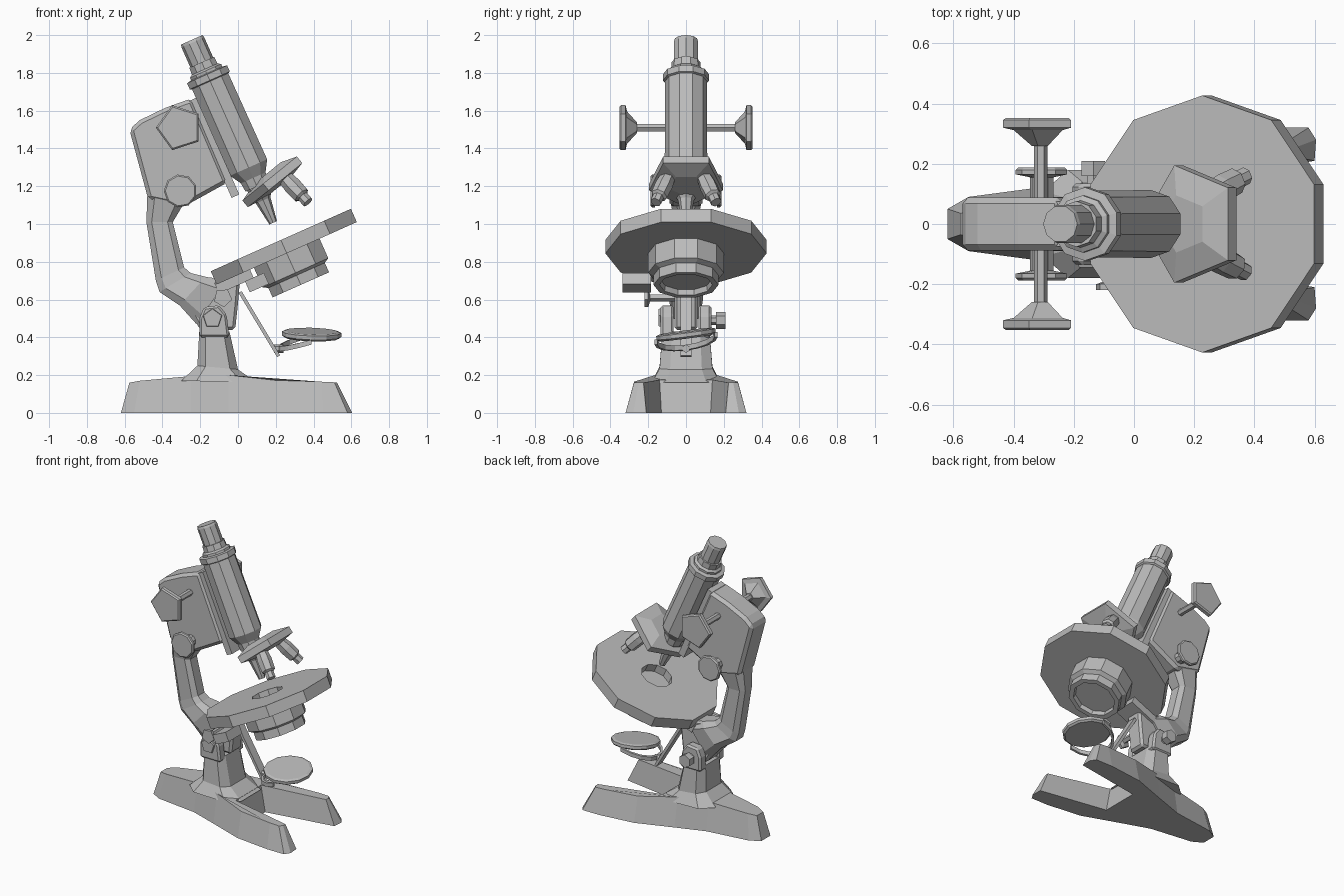
import bpy, bmesh, math
from mathutils import Vector

cube = bpy.data.objects.get("Cube")
if cube:
    bpy.data.objects.remove(cube, do_unlink=True)

grey = bpy.data.materials.new("grey")
grey.use_nodes = True
grey.diffuse_color = (0.5, 0.5, 0.5, 1)
grey.node_tree.nodes["Principled BSDF"].inputs["Base Color"].default_value = (0.5, 0.5, 0.5, 1)

# Tilted optical frame: "down" follows the tube, "out" points away from the arm
TILT = math.radians(24)
DOWN = Vector((math.sin(TILT), 0, -math.cos(TILT)))
OUT = Vector((math.cos(TILT), 0, math.sin(TILT)))
EYE = Vector((-0.245, 0, 1.975))
X, Y, Z = Vector((1, 0, 0)), Vector((0, 1, 0)), Vector((0, 0, 1))


def finish(name, bm, bevel=0):
    bmesh.ops.recalc_face_normals(bm, faces=bm.faces)
    mesh = bpy.data.meshes.new(name)
    bm.to_mesh(mesh)
    bm.free()
    mesh.materials.append(grey)
    obj = bpy.data.objects.new(name, mesh)
    bpy.context.collection.objects.link(obj)
    if bevel:
        mod = obj.modifiers.new("bevel", "BEVEL")
        mod.width, mod.segments = bevel, 1
    return obj


def skin(name, rings, closed=False, bevel=0):
    """Join rings of points; cap the ends, or close the loop."""
    bm = bmesh.new()
    rows = [[bm.verts.new(p) for p in ring] for ring in rings]
    pairs = list(zip(rows, rows[1:]))
    if closed:
        pairs.append((rows[-1], rows[0]))
    else:
        bm.faces.new(rows[0])
        bm.faces.new(rows[-1])
    n = len(rows[0])
    for a, b in pairs:
        for i in range(n):
            j = (i + 1) % n
            bm.faces.new((a[i], a[j], b[j], b[i]))
    return finish(name, bm, bevel)


def lathe(name, origin, axis, ref, profile, n=10, phase=0, closed=False):
    """Faceted turned part; profile holds (radius, distance along axis)."""
    axis = Vector(axis).normalized()
    ref = (ref - axis * ref.dot(axis)).normalized()
    side = axis.cross(ref)
    turn = [math.radians(phase) + math.tau * i / n for i in range(n)]
    rings = [[Vector(origin) + axis * s + (ref * math.cos(t) + side * math.sin(t)) * r
              for t in turn] for r, s in profile]
    return skin(name, rings, closed)


def plate(name, outline, y0, y1, bevel=0):
    """Side outline (x, z) extruded across y."""
    return skin(name, [[(x, y, z) for x, z in outline] for y in (y0, y1)], bevel=bevel)


def loft(name, sections, c=0.6):
    """Chamfered sections, each from two (x, z) edge points and a half width."""
    corners = [(1, c), (c, 1), (-c, 1), (-1, c), (-1, -c), (-c, -1), (c, -1), (1, -c)]
    rings = []
    for p, q, w in sections:
        p, q = Vector((p[0], 0, p[1])), Vector((q[0], 0, q[1]))
        rings.append([(p + q) / 2 + (q - p) / 2 * a + Y * w * b for a, b in corners])
    return skin(name, rings)


def tilted_box(name, centre, u, v, w):
    """Box from a centre and three half-extent vectors."""
    quad = [(1, 1), (-1, 1), (-1, -1), (1, -1)]
    return skin(name, [[Vector(centre) + u * a + v * b + w * k for a, b in quad]
                       for k in (-1, 1)])


# Forked foot: heel to toe tip to crotch, mirrored across y
bottom = [(-.62, .05), (-.55, .09), (-.25, .13), (-.05, .2), (.2, .29),
          (.45, .32), (.58, .32), (.605, .28), (.6, .21), (.12, .13)]
top = [(-.575, .035, .16), (-.52, .06, .17), (-.25, .1, .195), (-.05, .165, .2), (.2, .25, .172),
       (.44, .275, .165), (.51, .275, .162), (.525, .25, .16), (.525, .225, .16), (.08, .14, .175)]


def both(points):
    return points + [(x, -y, z) for x, y, z in reversed(points)]


skin("foot", [both([(x, y, 0) for x, y in bottom]), both(top)])

# Pillar with two cheeks
loft("pillar", [((-.3, .17), (.1, .16), .18), ((-.215, .25), (0, .23), .14),
                ((-.205, .43), (-.045, .43), .125)])
cheek = [(-.205, .4), (-.205, .5), (-.18, .56), (-.1, .57), (-.06, .52), (-.045, .4)]
for label, s in (("right", -1), ("left", 1)):
    plate(label + "_cheek", cheek, s * .065, s * .135, .012)
lathe("pivot_bolt", (-.135, -.13, .5), -Y, Z, [(.055, 0), (.05, .015)], 5)
lathe("pivot_nut", (-.135, .13, .49), Y, Z, [(.025, 0), (.025, .03), (.045, .03), (.045, .08)], 6)

# Curved arm and hinge body
loft("arm", [((-.48, 1.16), (-.28, 1.12), .085), ((-.485, 1.01), (-.345, 1.01), .06),
             ((-.435, .7), (-.285, .77), .06), ((-.415, .64), (-.25, .74), .065),
             ((-.31, .57), (-.17, .72), .09), ((-.22, .47), (-.06, .7), .075)])
plate("hinge_body", [(-.28, .58), (-.2, .44), (-.015, .44), (0, .58), (.01, .7), (-.18, .72)],
      -.062, .062, .015)
lathe("clamp_screw", (-.08, .05, .61), -Y, X,
      [(.02, 0), (.02, .24), (.05, .25), (.05, .27)], 5, 60)
tilted_box("stage_bracket", (-.02, 0, .7), OUT * .1, Y * .08, DOWN * .03)

# Focusing block, rail and knobs
plate("focus_block", [(-.575, 1.5), (-.52, 1.55), (-.385, 1.615), (-.245, 1.665),
                      (-.055, 1.22), (-.29, 1.09), (-.475, 1.13)], -.088, .088, .02)
tilted_box("rail", EYE + DOWN * .57 - OUT * .125, OUT * .022, Y * .075, DOWN * .28)
for label, s in (("right", -1), ("left", 1)):
    lathe(label + "_coarse_axle", (-.31, 0, 1.51), Y * s, X, [(.022, .05), (.022, .32)], 6)
    lathe(label + "_coarse_knob", (-.31, 0, 1.51), Y * s, X,
          [(.03, .26), (.09, .312), (.125, .32), (.125, .345), (.115, .353)], 5, 180)
    lathe(label + "_fine_knob", (-.305, 0, 1.175), Y * s, X,
          [(.04, .07), (.04, .155), (.088, .165), (.088, .18), (.08, .187)], 9, 20)

# Body tube and eyepiece
lathe("eyepiece", EYE, DOWN, OUT, [(.062, 0), (.066, .015), (.066, .14)], 10)
lathe("tube_collar", EYE, DOWN, OUT,
      [(.076, .13), (.078, .17), (.095, .18), (.095, .195), (.122, .2), (.122, .235),
       (.112, .24)], 10, 18)
lathe("body_tube", EYE, DOWN, OUT,
      [(.11, .23), (.113, .74), (.075, .8), (.07, .85)], 10, 18)

# Revolving nosepiece and three objectives
lathe("nosepiece", (.183, 0, 1.253), (.629, 0, -.777), OUT,
      [(.1, -.03), (.205, 0), (.205, .045), (.09, .065)], 5, 36)
lathe("main_objective", EYE, DOWN, OUT,
      [(.058, .83), (.055, .91), (.042, .93), (.022, 1.06)], 8)
for label, s in (("right", -1), ("left", 1)):
    start, end = Vector((.235, .09 * s, 1.26)), Vector((.37, .16 * s, 1.115))
    length = (end - start).length
    lathe(label + "_objective", start, end - start, Y,
          [(.038, 0), (.048, length * .4), (.045, length * .75), (.03, length * .8),
           (.03, length)], 7)

# Round stage with a light hole, condenser beneath
lathe("stage", EYE, DOWN, OUT, [(.427, 1.16), (.427, 1.237), (.105, 1.237), (.105, 1.16)],
      10, 18, True)
lathe("condenser", EYE, DOWN, OUT,
      [(.12, 1.215), (.2, 1.23), (.2, 1.35), (.172, 1.365), (.172, 1.42), (.14, 1.42),
       (.135, 1.39)], 10, 18)
tilted_box("condenser_lever", (.1, -.26, .69), OUT * .055, Y * .075, DOWN * .032)

# Mirror on its bar and half-ring fork
tilted_box("mirror_bar", (.113, 0, .47), Vector((.102, 0, -.17)), Y * .03, Vector((.008, 0, .005)))
lathe("mirror", (.39, 0, .415), (.03, -.13, 1), X,
      [(.145, -.018), (.158, -.008), (.158, .012), (.14, .018)], 12)
rings = []
for i in range(9):
    t = math.pi * (.5 + i / 8)
    mid = Vector((.39 + .17 * math.cos(t), .16 * math.sin(t),
                  .395 + .05 * math.cos(t) + .02 * math.sin(t)))
    radial = Vector((math.cos(t), math.sin(t), .3 * math.cos(t))) * .008
    rings.append([mid + radial + Z * .013, mid - radial + Z * .013,
                  mid - radial - Z * .013, mid + radial - Z * .013])
skin("mirror_fork", rings)
lathe("mirror_pivot", (.19, 0, .34), X, Z, [(.022, 0), (.022, .05)], 6)
